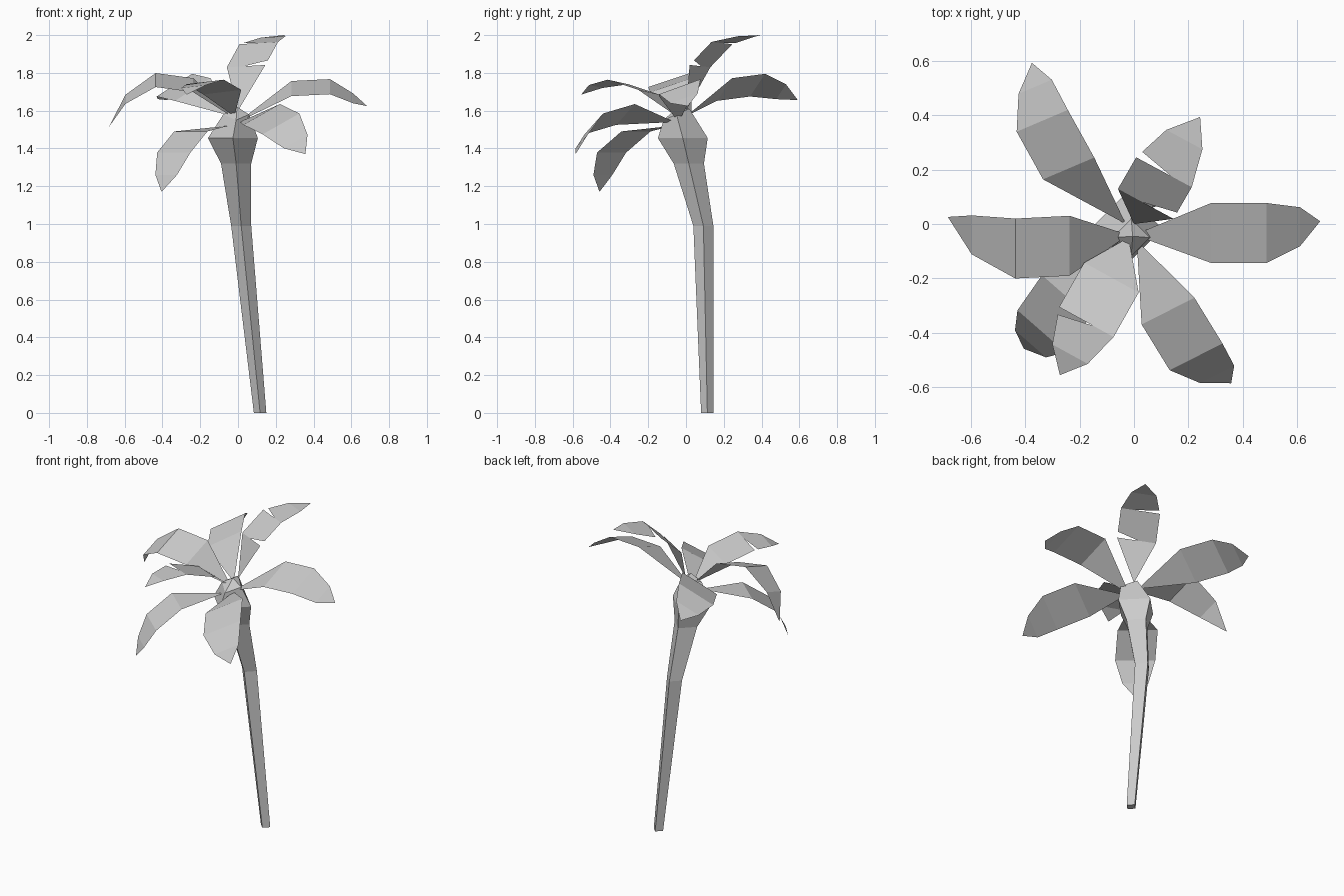
import bpy, bmesh
from mathutils import Vector
from math import cos, sin, pi

cube = bpy.data.objects.get("Cube")
if cube:
    bpy.data.objects.remove(cube, do_unlink=True)

# One plain grey for the whole tree
grey = bpy.data.materials.new("plain_grey")
grey.use_nodes = True
colour = (0.6, 0.6, 0.6, 1.0)
grey.diffuse_color = colour
grey.node_tree.nodes["Principled BSDF"].inputs["Base Color"].default_value = colour


def finish(bm, name):
    mesh = bpy.data.meshes.new(name)
    bm.to_mesh(mesh)
    bm.free()
    mesh.materials.append(grey)
    obj = bpy.data.objects.new(name, mesh)
    bpy.context.collection.objects.link(obj)
    return obj


def trunk(name, sections, apex):
    """Skin four-sided diamond sections (centre, radius, backward tilt) up to a point."""
    bm = bmesh.new()
    rings = []
    for centre, radius, tilt in sections:
        ring = []
        for side in range(4):
            angle = side * pi / 2
            offset = Vector((cos(angle) * radius, sin(angle) * radius, sin(angle) * tilt))
            ring.append(bm.verts.new(Vector(centre) + offset))
        rings.append(ring)
    bm.faces.new(rings[0][::-1])
    for low, high in zip(rings, rings[1:]):
        for i in range(4):
            j = (i + 1) % 4
            bm.faces.new((low[i], low[j], high[j], high[i]))
    tip = bm.verts.new(apex)
    for i in range(4):
        bm.faces.new((rings[-1][i], rings[-1][(i + 1) % 4], tip))
    bmesh.ops.recalc_face_normals(bm, faces=bm.faces[:])
    return finish(bm, name)


# Share of the full half width at the root, two middle folds, outer fold and tip
TAPER = (0, 1, 1, 0.65, 0)


def leaf(name, half_width, spine, tears=()):
    """Folded blade along a spine; tears are (fold, side) wedges missing after a fold."""
    bm = bmesh.new()
    half = Vector(half_width)
    left = [Vector(p) - half * t for p, t in zip(spine, TAPER)]
    right = [Vector(p) + half * t for p, t in zip(spine, TAPER)]
    for i in range(len(spine) - 1):
        a, b, c, d = left[i], right[i], right[i + 1], left[i + 1]
        if (i, "left") in tears:
            outline = [a.lerp(d, 0.2), a.lerp(b, 0.63), b, c, d]
        elif (i, "right") in tears:
            outline = [a, b.lerp(a, 0.55), b.lerp(c, 0.2), c, d]
        else:
            outline = [a, b, c, d]
        # Drop doubled corners at the root and tip
        corners = [p for k, p in enumerate(outline) if (p - outline[k - 1]).length > 0.001]
        face = bm.faces.new([bm.verts.new(p) for p in corners])
        face.normal_update()
        if face.normal.z < 0:
            face.normal_flip()
    bmesh.ops.remove_doubles(bm, verts=bm.verts[:], dist=0.0005)
    return finish(bm, name)


# Leaning trunk with a swollen crown
trunk("trunk", [
    ((0.117, 0.113, 0), 0.033, 0),
    ((0.017, 0.092, 0.99), 0.053, 0),
    ((-0.01, 0.015, 1.32), 0.08, 0),
    ((-0.027, -0.017, 1.455), 0.132, 0),
    ((-0.01, -0.05, 1.58), 0.068, 0.03),
], (-0.005, -0.045, 1.62))

# Crown of leaves
leaf("left_leaf", (0, 0.11, 0.04), [
    (0, -0.04, 1.54), (0.283, -0.033, 1.717), (0.487, -0.033, 1.727),
    (0.61, -0.01, 1.665), (0.684, 0.01, 1.624)])

leaf("right_leaf", (0, 0.11, 0.037), [
    (-0.02, -0.04, 1.56), (-0.237, -0.08, 1.735), (-0.436, -0.09, 1.762),
    (-0.596, -0.04, 1.66), (-0.684, 0.026, 1.513)])

leaf("back_right_leaf", (0.094, 0.04, 0.06), [
    (-0.03, 0, 1.57), (-0.24, 0.204, 1.712), (-0.337, 0.379, 1.735),
    (-0.363, 0.504, 1.70), (-0.375, 0.592, 1.656)])

leaf("back_left_torn_leaf", (0.102, -0.055, 0.006), [
    (0, 0, 1.6), (0.043, 0.074, 1.836), (0.11, 0.19, 1.958),
    (0.185, 0.31, 1.99), (0.243, 0.393, 2)],
    tears=((1, "right"), (2, "left")))

leaf("front_torn_leaf", (0.1, -0.055, 0.012), [
    (-0.02, -0.05, 1.57), (-0.083, -0.197, 1.698), (-0.175, -0.36, 1.752),
    (-0.235, -0.478, 1.728), (-0.272, -0.555, 1.685)],
    tears=((2, "left"),))

leaf("front_left_leaf", (0.097, 0.049, 0.055), [
    (0.01, -0.06, 1.54), (0.125, -0.32, 1.58), (0.228, -0.488, 1.53),
    (0.305, -0.552, 1.437), (0.357, -0.585, 1.37)])

leaf("front_right_drooping_leaf", (0.088, -0.077, 0), [
    (-0.05, -0.07, 1.52), (-0.25, -0.265, 1.49), (-0.34, -0.394, 1.378),
    (-0.38, -0.44, 1.26), (-0.405, -0.458, 1.17)])
